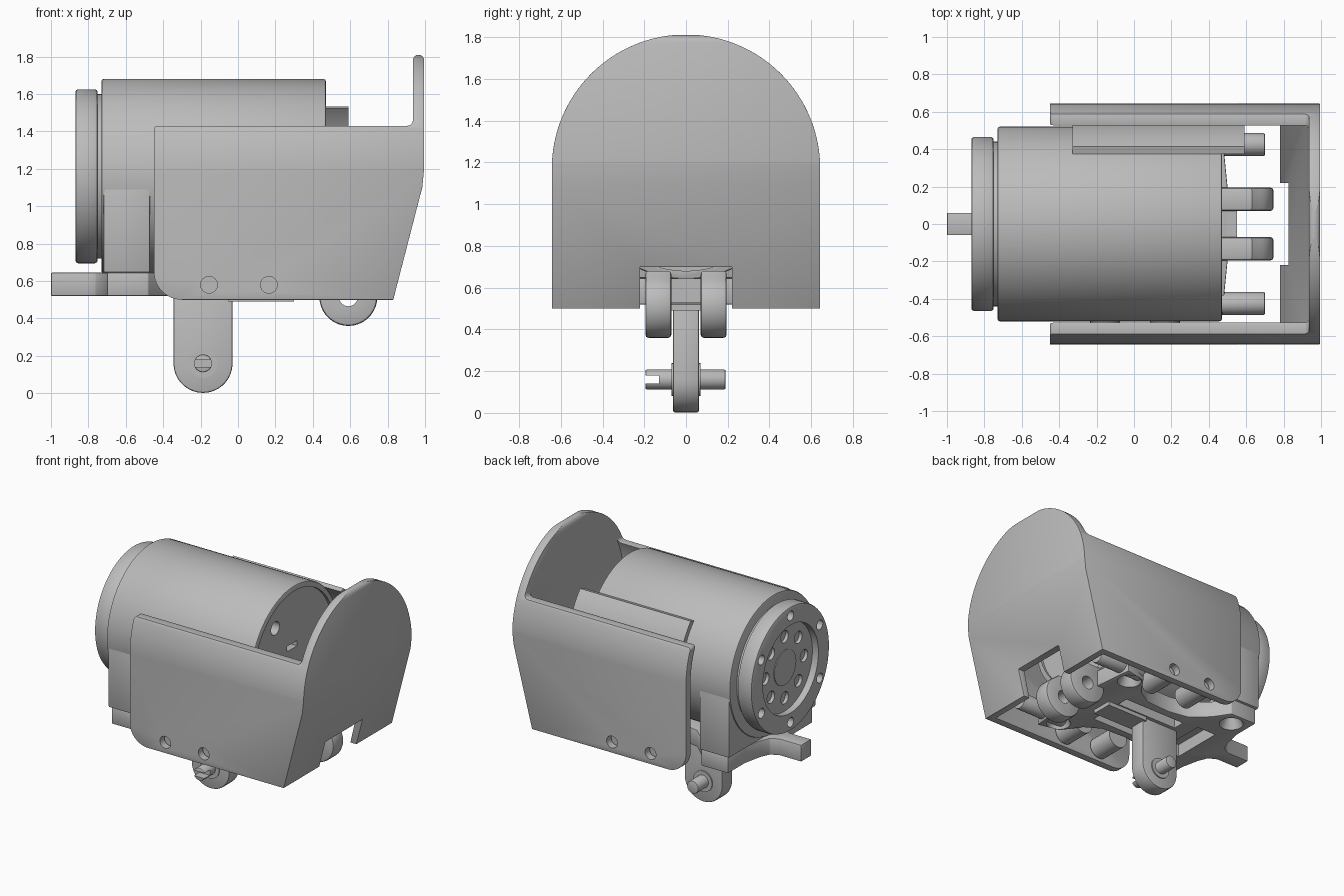
import bpy, bmesh
from math import sin, cos, pi, radians

cube = bpy.data.objects.get("Cube")
if cube:
    bpy.data.objects.remove(cube, do_unlink=True)

grey = bpy.data.materials.new("light_grey")
grey.use_nodes = True
grey.diffuse_color = (0.5, 0.5, 0.5, 1)
grey.node_tree.nodes["Principled BSDF"].inputs["Base Color"].default_value = (0.5, 0.5, 0.5, 1)

AXIS_Z = 1.16   # height of the barrel axis
parts = []


def arc(cx, cy, r, a, b, n=16):
    """Points along an arc from angle a to b in degrees."""
    return [(cx + r * cos(radians(a + (b - a) * i / n)),
             cy + r * sin(radians(a + (b - a) * i / n))) for i in range(n + 1)]


def circle(cx, cy, r, n=48):
    return arc(cx, cy, r, 0, 360, n)[:-1]


def rect(x0, y0, x1, y1):
    return [(x0, y0), (x1, y0), (x1, y1), (x0, y1)]


def prism(name, pts, axis, a, b, bevel=0.0, taper=None):
    """Extrude a profile along an axis; taper gives a second profile for the far end."""
    place = {"x": lambda p, t: (t, p[0], p[1]),
             "y": lambda p, t: (p[0], t, p[1]),
             "z": lambda p, t: (p[0], p[1], t)}[axis]
    bm = bmesh.new()
    low = [bm.verts.new(place(p, a)) for p in pts]
    high = [bm.verts.new(place(p, b)) for p in (taper or pts)]
    bm.faces.new(low)
    bm.faces.new(high)
    for i in range(len(pts)):
        j = (i + 1) % len(pts)
        bm.faces.new((low[i], low[j], high[j], high[i]))
    bmesh.ops.recalc_face_normals(bm, faces=bm.faces)
    mesh = bpy.data.meshes.new(name)
    bm.to_mesh(mesh)
    bm.free()
    mesh.materials.append(grey)
    ob = bpy.data.objects.new(name, mesh)
    bpy.context.collection.objects.link(ob)
    parts.append(ob)
    if bevel:
        round_edges(ob, bevel)
    return ob


def apply(ob, mod):
    bpy.context.view_layer.objects.active = ob
    bpy.ops.object.modifier_apply(modifier=mod.name)


def round_edges(ob, width):
    mod = ob.modifiers.new("bevel", "BEVEL")
    mod.width, mod.segments = width, 2
    mod.limit_method, mod.angle_limit = "ANGLE", radians(40)
    apply(ob, mod)


def cut(ob, cutter, operation="DIFFERENCE"):
    mod = ob.modifiers.new("cut", "BOOLEAN")
    mod.operation, mod.solver, mod.object = operation, "EXACT", cutter
    apply(ob, mod)
    parts.remove(cutter)
    bpy.data.objects.remove(cutter, do_unlink=True)


# Housing: side outline trimmed by the arch, hollowed, notched and drilled
outline = ([(0.83, 0.5), (0.985, 1.1)] + arc(0.895, 1.2, 0.1, -10, 0, 4)
           + arc(0.965, 1.78, 0.03, 0, 180, 8)
           + arc(0.905, 1.46, 0.03, 0, -90, 5)
           + arc(-0.43, 1.41, 0.02, 90, 180, 4) + arc(-0.3, 0.65, 0.15, 180, 270, 10))
housing = prism("housing", outline, "y", -0.7, 0.7)


def arch(r, bottom):
    return [(-r, bottom), (r, bottom)] + arc(0, 1.17, r, 0, 180, 64)


cut(housing, prism("arch_trim", arch(0.643, 0.3), "x", -1, 1.2), "INTERSECT")
hollow = prism("hollow", [(-1, 0.2), (0.71, 0.2), (0.925, 1.12), (0.935, 1.2),
                          (0.935, 2), (-1, 2)], "y", -0.8, 0.8)
cut(hollow, prism("inner_arch", arch(0.588, 0.1), "x", -1.2, 1.3), "INTERSECT")
cut(housing, hollow)
cut(housing, prism("notch", rect(-0.22, 0.4, 0.22, 0.7), "x", 0.6, 1.2))
round_edges(housing, 0.014)
for x in (-0.155, 0.165):
    cut(housing, prism("screw_hole", circle(x, 0.58, 0.045, 24), "y", -1, 1))

# Side bosses and screws behind the housing holes
for side in (-1, 1):
    for x in (-0.155, 0.165):
        prism("side_boss", circle(x, 0.59, 0.08, 24), "y", side * 0.36, side * 0.57)

# Barrel with a recessed rear cap
barrel = prism("barrel", circle(0, AXIS_Z, 0.52, 96), "x", -0.73, 0.47, 0.012)
cut(barrel, prism("rear_recess", circle(0, AXIS_Z, 0.48, 64), "x", 0.45, 0.6))
cut(barrel, prism("rear_hole", circle(-0.2, 1.43, 0.05, 24), "x", 0.36, 0.6))
cut(barrel, prism("rear_slot", rect(-0.06, 1.2, 0.06, 1.24), "x", 0.38, 0.6))

# Square foot under the front of the barrel
foot = prism("barrel_foot", rect(-0.515, 0.645, 0.515, AXIS_Z), "x", -0.72, -0.47, 0.01)

# Front flange, recessed face, bolt circles
prism("flange_neck", circle(0, AXIS_Z, 0.44, 64), "x", -0.77, -0.72)
flange = prism("front_flange", circle(0, AXIS_Z, 0.465, 80), "x", -0.87, -0.75, 0.015)
cut(flange, prism("face_recess", circle(0, AXIS_Z, 0.33, 64), "x", -0.9, -0.82))
for i in range(8):
    a = 2 * pi * i / 8
    cut(flange, prism("face_hole", circle(0.23 * cos(a), AXIS_Z + 0.23 * sin(a), 0.045, 20),
                      "x", -0.9, -0.795))
for i in range(6):
    a = 2 * pi * (i + 0.5) / 6
    cut(flange, prism("rim_hole", circle(0.4 * cos(a), AXIS_Z + 0.4 * sin(a), 0.036, 20),
                      "x", -0.9, -0.81))
prism("face_hub", circle(0, AXIS_Z, 0.13, 40), "x", -0.826, -0.81)

# Curved cover plate on one flank of the barrel
prism("flank_cover", arc(0, AXIS_Z, 0.558, -5, 42) + arc(0, AXIS_Z, 0.522, 44, -5),
      "x", -0.33, 0.59)

# Base frame: waisted plate with a front tongue, slots and countersinks
half = ([(-1, 0.06), (-0.82, 0.06), (-0.76, 0.09), (-0.73, 0.16), (-0.7, 0.3), (-0.7, 0.5),
         (-0.48, 0.5)] + [(-0.4, 0.38), (-0.28, 0.27), (-0.12, 0.24), (0.08, 0.25),
         (0.2, 0.32), (0.3, 0.46), (0.47, 0.5), (0.5, 0.2)])
frame = prism("base_frame", half + [(x, -y) for x, y in reversed(half)], "z", 0.52, 0.645, 0.006)
for s in (-1, 1):
    cut(frame, prism("frame_slot", rect(-0.3, s * 0.09, 0.22, s * 0.18), "z", 0.4, 0.615))
    for x in (-0.57, 0.37):
        cut(frame, prism("countersink", circle(x, s * 0.39, 0.095, 24), "z", 0.5, 0.6,
                         taper=circle(x, s * 0.39, 0.045, 24)))
cut(frame, prism("front_window", rect(-0.58, -0.2, -0.42, 0.2), "z", 0.4, 0.615))

# Rear rods, paired lugs and the crossbar between them
for s in (-1, 1):
    prism("rear_rod", circle(s * 0.425, 0.6, 0.062, 24), "x", 0.3, 0.7, 0.008)
    lug_shape = arc(0.59, 0.515, 0.155, -180, 60, 24) + [(0.63, 0.68), (0.45, 0.68), (0.435, 0.62)]
    lug = prism("rear_lug", lug_shape, "y", s * 0.07, s * 0.195, 0.015)
    cut(lug, prism("lug_hole", circle(0.59, 0.515, 0.05, 24), "y", -1, 1))
prism("lug_crossbar", rect(-0.075, 0.53, 0.075, 0.645), "x", 0.4, 0.55)

# Hanging leg with its slotted pin and mounting shelf
leg = prism("leg", arc(-0.187, 0.16, 0.158, 180, 360, 18) + [(-0.029, 0.56), (-0.345, 0.56)],
            "y", -0.062, 0.062, 0.01)
prism("leg_collar", circle(-0.187, 0.16, 0.078, 32), "y", -0.07, 0.07)
pin = prism("leg_pin", circle(-0.187, 0.16, 0.048, 32), "y", -0.195, 0.19, 0.008)
cut(pin, prism("pin_slot", rect(-0.3, 0.14, 0, 0.18), "y", -0.25, -0.13))
prism("leg_shelf", rect(-0.05, -0.08, 0.3, 0.08), "z", 0.49, 0.53)

# Smooth round surfaces, keep edges crisp
bpy.ops.object.select_all(action="DESELECT")
for ob in parts:
    ob.select_set(True)
bpy.context.view_layer.objects.active = parts[0]
bpy.ops.object.shade_smooth_by_angle(angle=radians(30))
